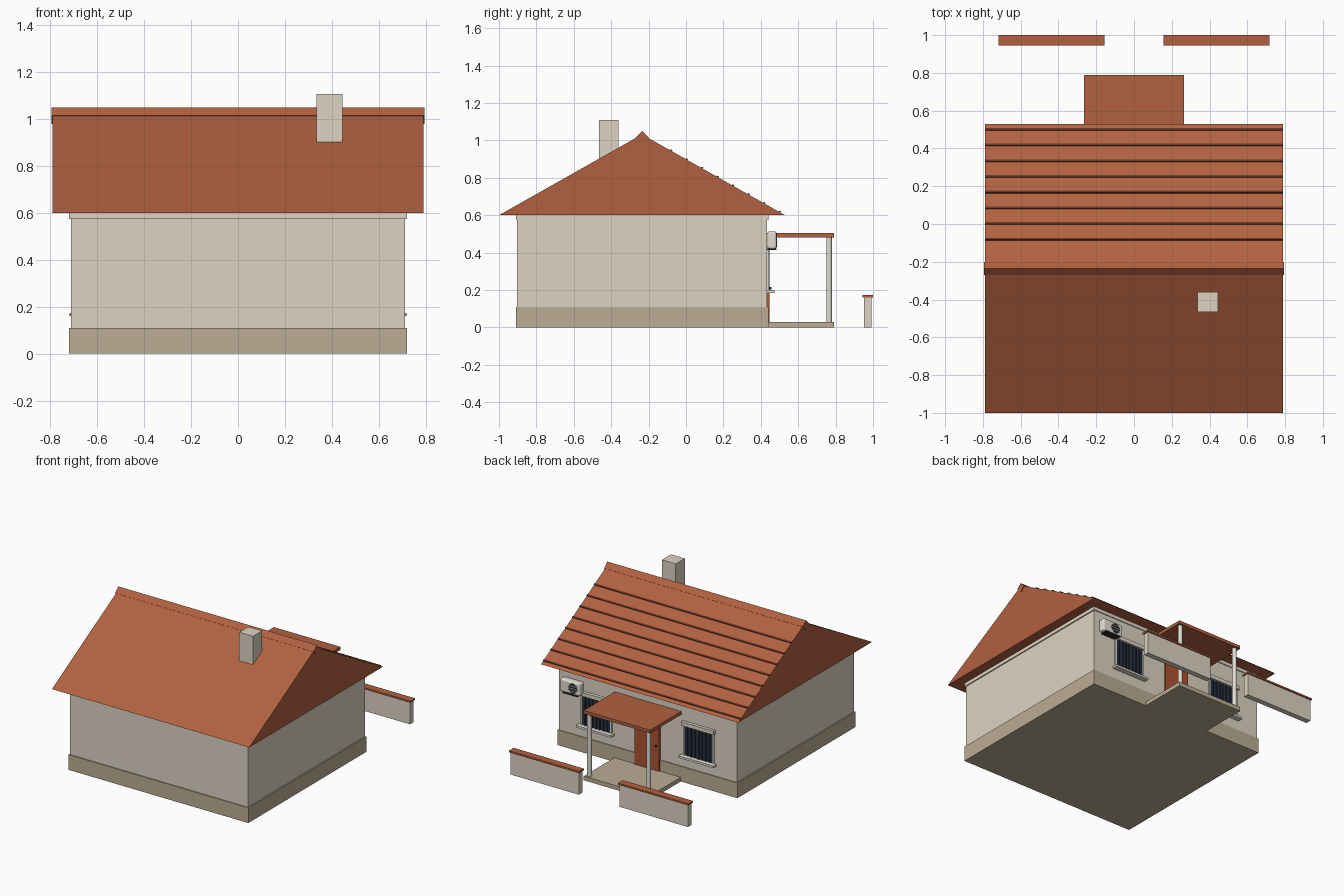
import bpy, math

if "Cube" in bpy.data.objects:
    bpy.data.objects.remove(bpy.data.objects["Cube"])


def material(name, rgb):
    m = bpy.data.materials.new(name)
    lin = [(c / 255 / 12.92) if c < 11 else ((c / 255 + 0.055) / 1.055) ** 2.4 for c in rgb]
    m.diffuse_color = (*lin, 1)
    m.use_nodes = True
    m.node_tree.nodes["Principled BSDF"].inputs["Base Color"].default_value = m.diffuse_color
    return m


WALL = material("cream_plaster", (221, 212, 195))
STONE = material("tan_stone", (187, 173, 148))
TILE = material("terracotta", (177, 97, 64))
GROOVE = material("dark_terracotta", (105, 54, 36))
DOOR = material("door_brown", (172, 84, 48))
GLASS = material("navy_glass", (38, 50, 70))
METAL = material("dark_metal", (45, 45, 48))
WHITE = material("off_white", (225, 222, 212))


def mesh(name, verts, faces, mat):
    me = bpy.data.meshes.new(name)
    me.from_pydata(verts, [], faces)
    me.materials.append(mat)
    ob = bpy.data.objects.new(name, me)
    bpy.context.collection.objects.link(ob)
    return ob


def prism(name, profile, x0, x1, mat):
    """Extrude a counter-clockwise (y, z) profile along x."""
    n = len(profile)
    verts = [(x, y, z) for x in (x0, x1) for y, z in profile]
    faces = [tuple(range(n))[::-1], tuple(range(n, 2 * n))]
    faces += [(i, (i + 1) % n, n + (i + 1) % n, n + i) for i in range(n)]
    return mesh(name, verts, faces, mat)


def box(name, x, y, z, mat):
    return prism(name, [(y[0], z[0]), (y[1], z[0]), (y[1], z[1]), (y[0], z[1])], x[0], x[1], mat)


def cylinder(name, loc, r, depth, mat, rot=(0, 0, 0)):
    bpy.ops.mesh.primitive_cylinder_add(vertices=20, radius=r, depth=depth, location=loc, rotation=rot)
    ob = bpy.context.object
    ob.name = name
    ob.data.materials.append(mat)
    bpy.ops.object.shade_smooth_by_angle()
    return ob


# House body
box("plinth", (-0.72, 0.72), (-0.91, 0.44), (0, 0.11), STONE)
box("walls", (-0.712, 0.712), (-0.903, 0.434), (0.11, 0.577), WALL)
box("cornice", (-0.72, 0.72), (-0.91, 0.44), (0.575, 0.6), WALL)

# Gable roof, ridge cap and tile courses on the porch side
RY, RZ, EY, EZ = -0.235, 1.032, 0.53, 0.6
prism("roof", [(-1, EZ), (EY, EZ), (RY, RZ)], -0.79, 0.79, TILE)
prism("ridge_cap", [(RY, 0.98), (RY + 0.035, 1.015), (RY, 1.05), (RY - 0.035, 1.015)], -0.795, 0.795, TILE)
slope = math.atan2(RZ - EZ, EY - RY)
c, s = math.cos(slope), math.sin(slope)
for i in range(8):
    y = 0.5 - i * 0.083
    z = EZ + (EY - y) * math.tan(slope)
    corners = [(-0.006, -0.005), (-0.006, 0.006), (0.006, 0.006), (0.006, -0.005)]
    prism("tile_course_%d" % i, [(y + a * c + b * s, z - a * s + b * c) for a, b in corners][::-1],
          -0.79, 0.79, GROOVE)

box("chimney", (0.335, 0.445), (-0.465, -0.36), (0.86, 1.108), WALL)

# Porch
box("porch_floor", (-0.266, 0.266), (0.43, 0.79), (0, 0.03), STONE)
box("porch_canopy", (-0.266, 0.266), (0.43, 0.79), (0.482, 0.505), TILE)
for side in (-1, 1):
    cylinder("porch_post", (side * 0.237, 0.765, 0.256), 0.015, 0.456, WHITE)

# Door
box("door", (-0.098, 0.098), (0.43, 0.447), (0.03, 0.41), DOOR)
cylinder("door_knob", (-0.075, 0.451, 0.21), 0.007, 0.012, METAL, (math.pi / 2, 0, 0))

# Windows with frame, grille, sill and header
for cx in (-0.41, 0.41):
    box("window_glass", (cx - 0.12, cx + 0.12), (0.43, 0.439), (0.2, 0.415), GLASS)
    for dx in (-0.118, 0.118, 0):
        box("window_frame", (cx + dx - 0.006, cx + dx + 0.006), (0.43, 0.445), (0.2, 0.415),
            WHITE if dx else METAL)
    for k in (-3, -2, -1, 1, 2, 3):
        bx = cx + k * 0.029
        box("window_bar", (bx - 0.002, bx + 0.002), (0.437, 0.446), (0.2, 0.415), METAL)
    box("window_sill", (cx - 0.14, cx + 0.14), (0.43, 0.473), (0.185, 0.2), WHITE)
    box("window_header", (cx - 0.13, cx + 0.13), (0.43, 0.457), (0.415, 0.443), WALL)

# Air conditioner with round fan grille
ac = box("air_conditioner", (0.51, 0.672), (0.434, 0.485), (0.42, 0.513), WHITE)
bev = ac.modifiers.new("rounding", 'BEVEL')
bev.width, bev.segments = 0.012, 3
cylinder("fan_opening", (0.567, 0.484, 0.466), 0.036, 0.005, METAL, (math.pi / 2, 0, 0))
for dz in (-0.018, 0, 0.018):
    w = math.sqrt(0.036 ** 2 - dz ** 2)
    box("fan_slat", (0.567 - w, 0.567 + w), (0.484, 0.489), (0.464 + dz, 0.468 + dz), WHITE)
box("conditioner_bracket", (0.53, 0.65), (0.43, 0.485), (0.413, 0.421), METAL)

# Garden wall, either side of the path
for side in (-1, 1):
    a, b = sorted((side * 0.163, side * 0.71))
    box("garden_wall", (a, b), (0.953, 0.992), (0, 0.162), WALL)
    a, b = sorted((side * 0.156, side * 0.718))
    box("garden_wall_cap", (a, b), (0.945, 1.0), (0.161, 0.173), TILE)
